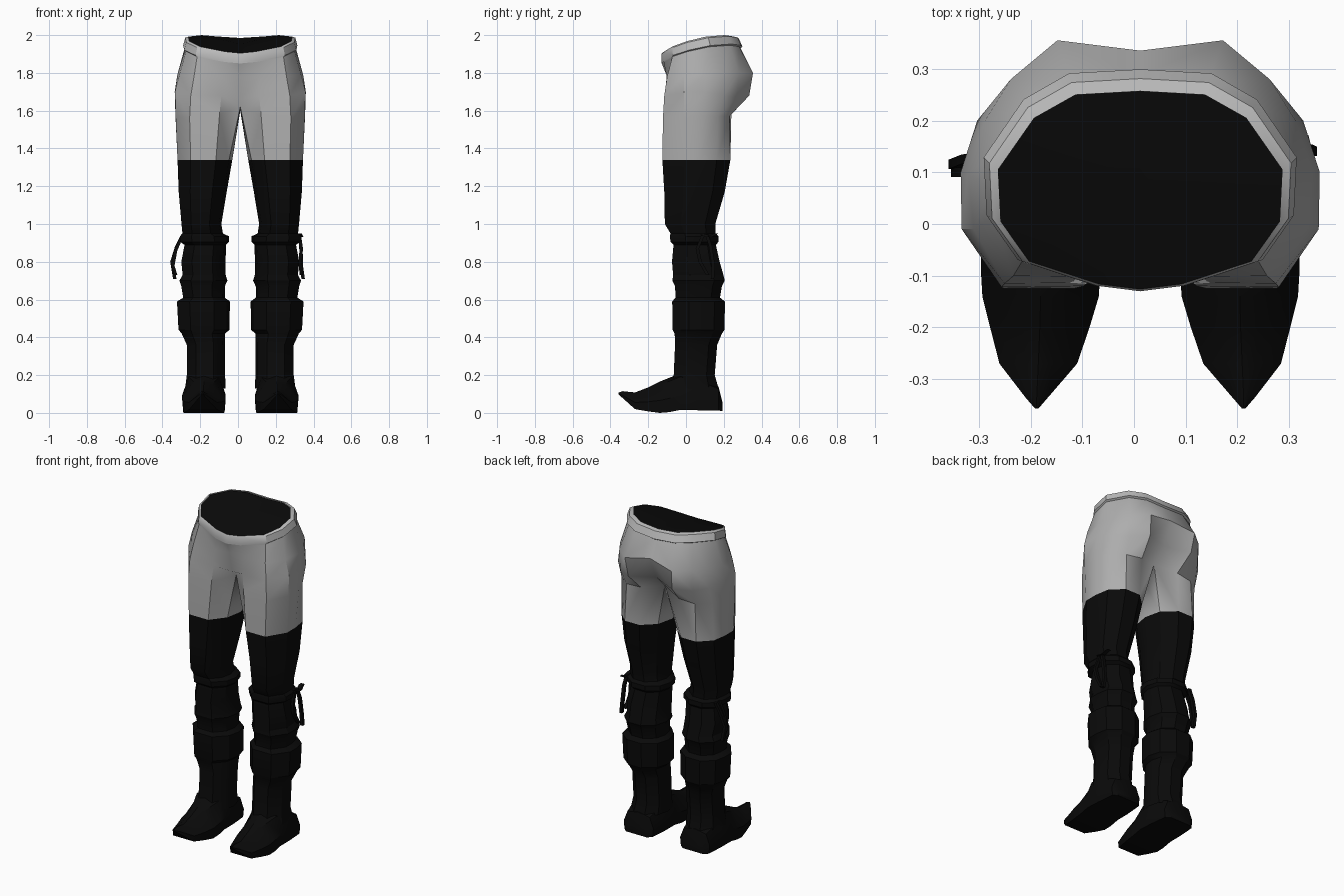
import bpy, bmesh, math

if "Cube" in bpy.data.objects:
    bpy.data.objects.remove(bpy.data.objects["Cube"])

CX = 0.012  # symmetry plane of the body


def material(name, value):
    m = bpy.data.materials.new(name)
    m.diffuse_color = (value, value, value, 1)
    m.use_nodes = True
    m.node_tree.nodes["Principled BSDF"].inputs["Base Color"].default_value = m.diffuse_color
    return m


GREY = material("grey cloth", 0.42)
PALE = material("pale grey trim", 0.5)
BLACK = material("black leather", 0.003)


def finish(name, bm, mats, mirror=True, angle=40):
    bmesh.ops.recalc_face_normals(bm, faces=bm.faces)
    me = bpy.data.meshes.new(name)
    bm.to_mesh(me)
    bm.free()
    for m in mats:
        me.materials.append(m)
    ob = bpy.data.objects.new(name, me)
    bpy.context.collection.objects.link(ob)
    if mirror:
        ob.location.x = CX
        mod = ob.modifiers.new("mirror", 'MIRROR')
        mod.use_clip = True
        mod.merge_threshold = 0.0005
    bpy.ops.object.select_all(action='DESELECT')
    ob.select_set(True)
    bpy.context.view_layer.objects.active = ob
    bpy.ops.object.shade_smooth_by_angle(angle=math.radians(angle))
    return ob


def bridge(bm, a, b, closed, mat=0):
    n = len(a)
    for i in range(n if closed else n - 1):
        j = (i + 1) % n
        bm.faces.new((a[i], a[j], b[j], b[i])).material_index = mat


def ring(bm, pts):
    return [bm.verts.new(p) for p in pts]


# half outline of the waist opening, from centre back to centre front
WAIST = [(0, .257, 1.985), (.125, .25, 1.993), (.205, .205, 2.0), (.275, .105, 1.992),
         (.27, .005, 1.968), (.215, -.072, 1.94), (.08, -.116, 1.913), (0, -.126, 1.905)]


def waist(grow_side, grow_back, drop):
    out = []
    for x, y, z in WAIST:
        t = max(0, (y + .126) / .383)
        out.append((x * (1 + grow_side), y + grow_back * t - .004 * (1 - t) * (grow_back > 0), z - drop))
    return out


# trousers: pelvis rings run down into a closed thigh ring
PELVIS = [
    waist(.06, .03, .05),
    [(0, .335, 1.83), (.16, .355, 1.80), (.25, .28, 1.80), (.30, .20, 1.80),
     (.333, .10, 1.79), (.322, -.01, 1.79), (.245, -.10, 1.78), (.10, -.102, 1.78), (0, -.10, 1.78)],
    [(0, .275, 1.69), (.15, .335, 1.68), (.25, .27, 1.67), (.315, .20, 1.68),
     (.347, .10, 1.70), (.345, -.01, 1.70), (.262, -.115, 1.68), (.10, -.113, 1.68), (0, -.08, 1.66)],
    [(0, .19, 1.61), (.13, .24, 1.58), (.235, .23, 1.57), (.312, .17, 1.57),
     (.343, .09, 1.57), (.342, -.01, 1.57), (.268, -.122, 1.56), (.11, -.12, 1.58), (0, -.035, 1.62)],
]
# an extra side point keeps all pelvis rings at nine
x3, x4 = PELVIS[0][3], PELVIS[0][4]
PELVIS[0].insert(4, tuple((a + b) / 2 for a, b in zip(x3, x4)))
SECTION = [(.08, .8), (.35, 1), (.7, 1), (.95, .8), (1, .55),
           (1, .32), (.76, 0), (.3, 0), (.06, .25), (0, .52)]


def leg_ring(bm, z, xin, xout, yf, yb):
    return ring(bm, [(xin + u * (xout - xin), yf + v * (yb - yf), z) for u, v in SECTION])


bm = bmesh.new()
rings = [ring(bm, p) for p in PELVIS]
for a, b in zip(rings, rings[1:]):
    bridge(bm, a, b, False)
crotch = rings[-1] + [bm.verts.new((0, .07, 1.60))]
bridge(bm, crotch, leg_ring(bm, 1.34, .042, .332, -.125, .235), True)
finish("trousers", bm, [GREY], angle=35)

# waistband: lower lip, outer face and rolled rim
bm = bmesh.new()
band = [ring(bm, p) for p in (waist(.06, .03, .055), waist(.10, .042, .047),
                              waist(.06, .024, .006), waist(0, 0, 0))]
for a, b in zip(band, band[1:]):
    bridge(bm, a, b, False)
finish("waistband", bm, [PALE], angle=35)

# dark closed waist opening
bm = bmesh.new()
top = ring(bm, waist(0, 0, .003))
mid = bm.verts.new((0, .07, 1.955))
for a, b in zip(top, top[1:]):
    bm.faces.new((a, b, mid))
finish("waist_opening", bm, [BLACK])

# boot shafts: height, inner x, outer x, front y, back y
SHAFT = [
    (1.34, .042, .332, -.125, .235), (1.17, .072, .326, -.115, .205), (1.0, .10, .311, -.112, .155),
    (.95, .092, .306, -.082, .155), (.935, .06, .32, -.085, .172), (.905, .06, .318, -.082, .172),
    (.89, .075, .295, -.066, .158), (.80, .078, .312, -.074, .178), (.73, .077, .305, -.068, .198),
    (.70, .068, .322, -.072, .205), (.67, .082, .312, -.058, .19), (.61, .082, .302, -.055, .18),
    (.59, .055, .335, -.073, .206), (.44, .057, .327, -.071, .204), (.42, .08, .31, -.06, .19),
    (.36, .08, .283, -.058, .165), (.2, .08, .283, -.065, .152), (.13, .078, .292, -.08, .172),
]
bm = bmesh.new()
rings = [leg_ring(bm, *s) for s in SHAFT]
for a, b in zip(rings, rings[1:]):
    bridge(bm, a, b, True)
finish("boot_shaft", bm, [BLACK], angle=30)

# feet: y, inner x, outer x, sole z, top z, width of the instep
FOOT = [
    (.192, .12, .27, .01, .06, .8), (.172, .092, .295, .012, .14, .75), (.06, .08, .305, .014, .19, .8),
    (-.03, .077, .308, .016, .21, .7), (-.09, .077, .308, .004, .185, .5), (-.14, .08, .305, 0, .165, .4),
    (-.20, .098, .29, .008, .135, .35), (-.27, .122, .272, .02, .108, .35), (-.335, .178, .222, .078, .115, .4),
    (-.357, .197, .203, .098, .108, .5),
]
bm = bmesh.new()
rings = []
for y, a, b, z0, z1, k in FOOT:
    c, h = (a + b) / 2, (b - a) / 2
    zm = z0 + (z1 - z0) * .4
    rings.append(ring(bm, [(c - h * .95, y, z0), (c + h * .95, y, z0), (c + h, y, zm),
                           (c + h * k, y, z0 + (z1 - z0) * .9), (c, y, z1),
                           (c - h * k, y, z0 + (z1 - z0) * .9), (c - h, y, zm)]))
for a, b in zip(rings, rings[1:]):
    bridge(bm, a, b, True)
bm.faces.new(rings[0])
bm.faces.new(rings[-1])
finish("boot_foot", bm, [BLACK], angle=30)


# hanging laces on the outer side of each boot
def lace(name, pts, r=.009):
    bm = bmesh.new()
    loops = [ring(bm, [(x + dx * r, y + dy * r, z) for dx, dy in ((1, 1), (-1, 1), (-1, -1), (1, -1))])
             for x, y, z in pts]
    for a, b in zip(loops, loops[1:]):
        bridge(bm, a, b, True)
    bm.faces.new(loops[0])
    bm.faces.new(loops[-1])
    finish(name, bm, [BLACK], mirror=False)


lace("left_lace_long", [(-.295, .13, .94), (-.325, .125, .88), (-.35, .115, .80), (-.335, .12, .71)])
lace("left_lace_short", [(-.295, .10, .94), (-.33, .10, .86), (-.345, .10, .78), (-.33, .105, .73)])
lace("right_lace_long", [(.325, .11, .945), (.333, .13, .88), (.335, .145, .78), (.345, .14, .71)])
lace("right_lace_short", [(.325, .09, .94), (.335, .06, .87), (.33, .075, .80), (.335, .115, .73)])
lace("right_lace_knot", [(.325, .08, .95), (.335, .12, .93), (.325, .16, .95)], .012)
